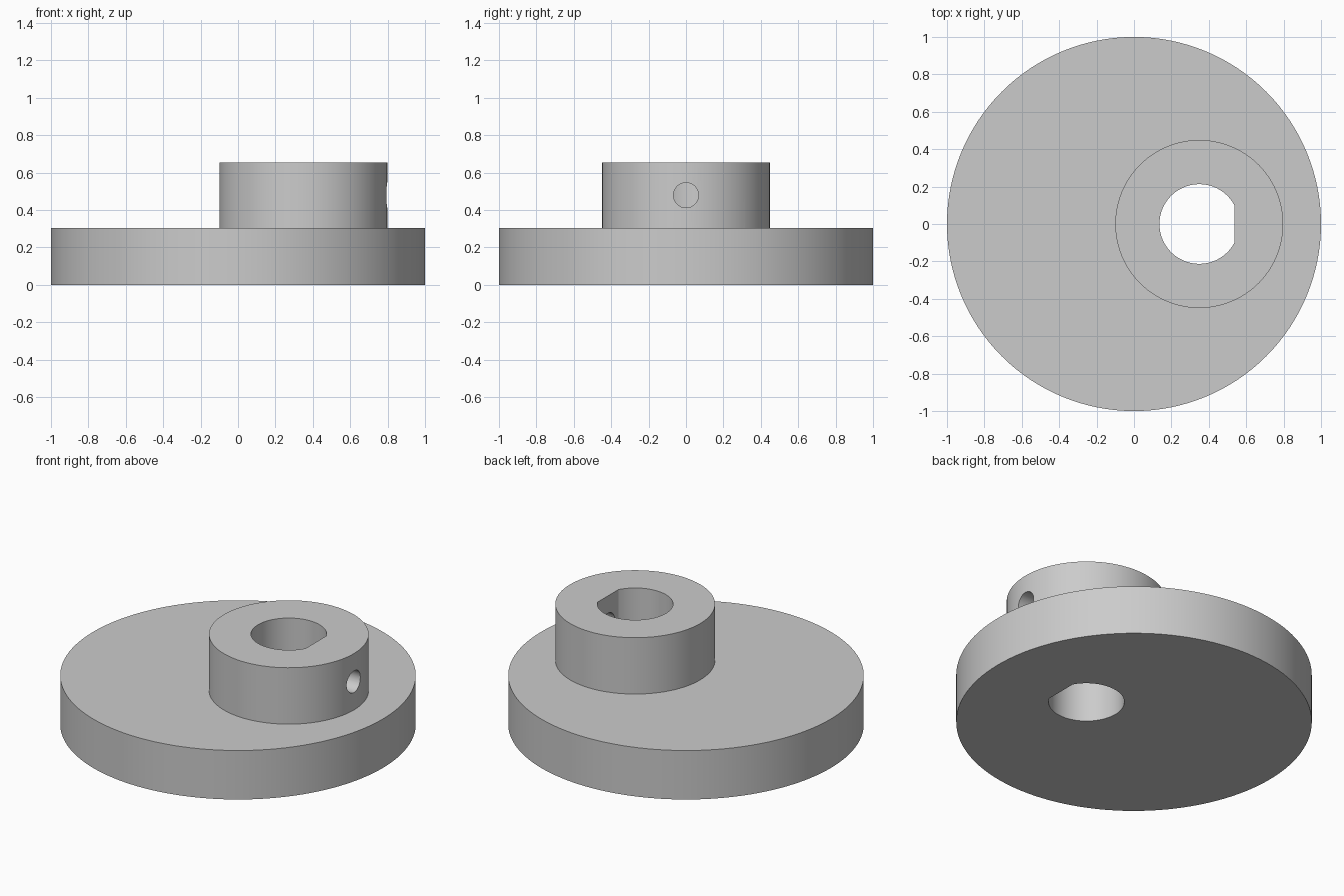
import bpy
import bmesh
from math import acos, cos, sin, pi, radians
from mathutils import Matrix

cube = bpy.data.objects.get("Cube")
if cube:
    bpy.data.objects.remove(cube, do_unlink=True)

HUB_X = 0.349
BASE_TOP, HUB_TOP = 0.304, 0.654
BORE_R, FLAT = 0.213, 0.187

grey = bpy.data.materials.new("plain grey")
grey.use_nodes = True
colour = (0.6, 0.6, 0.6, 1)
grey.diffuse_color = colour
grey.node_tree.nodes["Principled BSDF"].inputs["Base Color"].default_value = colour


def prism(name, profile, height, matrix):
    """Extrude a closed 2D profile upward, then place it."""
    bm = bmesh.new()
    face = bm.faces.new([bm.verts.new((x, y, 0)) for x, y in profile])
    result = bmesh.ops.extrude_face_region(bm, geom=[face])
    top = [v for v in result["geom"] if isinstance(v, bmesh.types.BMVert)]
    bmesh.ops.translate(bm, verts=top, vec=(0, 0, height))
    bmesh.ops.recalc_face_normals(bm, faces=bm.faces)
    bm.transform(matrix)
    mesh = bpy.data.meshes.new(name)
    bm.to_mesh(mesh)
    bm.free()
    mesh.materials.append(grey)
    obj = bpy.data.objects.new(name, mesh)
    bpy.context.collection.objects.link(obj)
    return obj


def arc(radius, start, end, count):
    step = (end - start) / count
    return [(radius * cos(start + i * step), radius * sin(start + i * step))
            for i in range(count + 1)]


def circle(radius, count):
    return arc(radius, 0, 2 * pi, count)[:-1]


def combine(target, other, operation):
    """Apply a boolean and remove the helper."""
    mod = target.modifiers.new(operation, "BOOLEAN")
    mod.operation = operation
    mod.solver = "EXACT"
    mod.object = other
    other.hide_render = True
    bpy.context.view_layer.objects.active = target
    bpy.ops.object.modifier_apply(modifier=mod.name)
    bpy.data.objects.remove(other, do_unlink=True)


# Round disc with an off-centre hub
disc = prism("eccentric_disc", circle(1, 128), BASE_TOP, Matrix())
hub = prism("hub", circle(0.449, 96), HUB_TOP - 0.15,
            Matrix.Translation((HUB_X, 0, 0.15)))
combine(disc, hub, "UNION")

# D-shaped shaft bore, with its flat towards +x
a = acos(FLAT / BORE_R)
bore = prism("bore_cutter", arc(BORE_R, a, 2 * pi - a, 64), 1,
             Matrix.Translation((HUB_X, 0, -0.1)))
combine(disc, bore, "DIFFERENCE")

# Set-screw hole from the hub's outer wall into the bore
screw = prism("screw_hole_cutter", circle(0.067, 48), 0.6,
              Matrix.Translation((HUB_X, 0, (BASE_TOP + HUB_TOP) / 2))
              @ Matrix.Rotation(pi / 2, 4, "Y"))
combine(disc, screw, "DIFFERENCE")

# Smooth walls with crisp rims
bpy.ops.object.select_all(action="DESELECT")
disc.select_set(True)
bpy.context.view_layer.objects.active = disc
bpy.ops.object.shade_smooth_by_angle(angle=radians(25))
